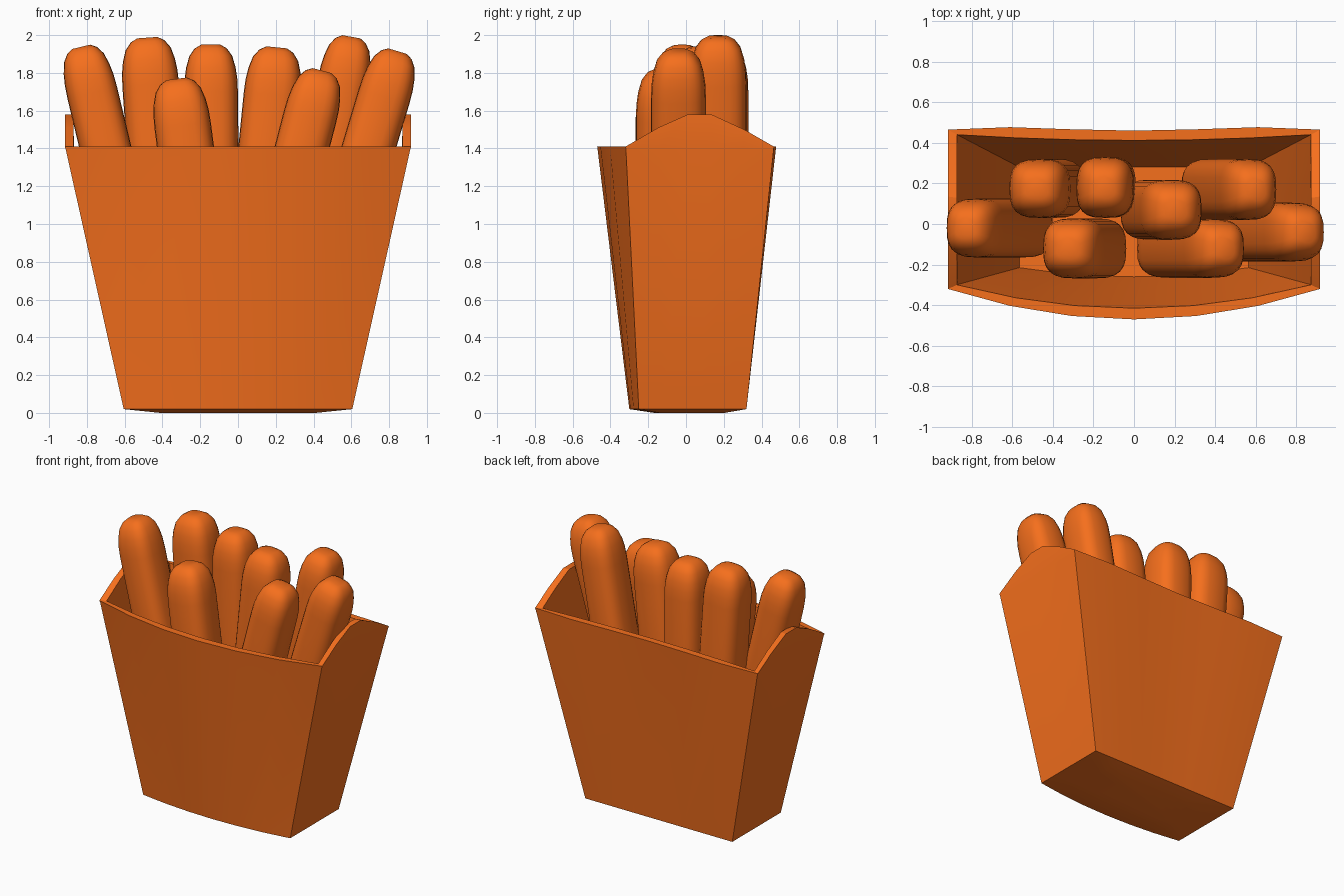
import bpy, bmesh, math
from mathutils import Matrix, Vector

if "Cube" in bpy.data.objects:
    bpy.data.objects.remove(bpy.data.objects["Cube"])

mat = bpy.data.materials.new("orange")
mat.diffuse_color = (0.92, 0.16, 0.012, 1)
mat.use_nodes = True
mat.node_tree.nodes["Principled BSDF"].inputs["Base Color"].default_value = mat.diffuse_color


def loft(name, rings, angle):
    """Skin closed rings with quads and cap both ends."""
    bm = bmesh.new()
    vs = [[bm.verts.new(p) for p in r] for r in rings]
    n = len(vs[0])
    for a, b in zip(vs, vs[1:]):
        for i in range(n):
            j = (i + 1) % n
            bm.faces.new((a[i], a[j], b[j], b[i]))
    bm.faces.new(vs[0][::-1])
    bm.faces.new(vs[-1])
    bmesh.ops.recalc_face_normals(bm, faces=bm.faces[:])
    me = bpy.data.meshes.new(name)
    bm.to_mesh(me)
    bm.free()
    me.materials.append(mat)
    ob = bpy.data.objects.new(name, me)
    bpy.context.collection.objects.link(ob)
    bpy.ops.object.select_all(action='DESELECT')
    ob.select_set(True)
    bpy.context.view_layer.objects.active = ob
    bpy.ops.object.shade_smooth_by_angle(angle=math.radians(angle))
    return ob


# Carton outline: bowed front, two straight sides, slightly wavy back
SIDE = [(0.22, 0.10), (0.42, 0.17), (0.58, 0.17), (0.80, 0.09)]  # along side, flap height


def outline(hx, front, front_corner, back, back_corner, z, flap=0, wave=0):
    us = [i / 3 for i in range(-3, 4)]
    f = [(u * hx, front + (front_corner - front) * u * u, z) for u in us]
    b = [(-u * hx, back + (back_corner - back) * u * u + wave * u * u * (1 - u * u), z)
         for u in us]
    span = back_corner - front_corner
    right = [(hx, front_corner + t * span, z + h * flap) for t, h in SIDE]
    left = [(-x, y, w) for x, y, w in right[::-1]]
    return f + right + b + left


base = outline(0.605, -0.30, -0.25, 0.32, 0.32, 0.02)
foot = [(x * 0.68, (y - 0.03) * 0.6 + 0.03, 0) for x, y, z in base]
loft("carton", [
    foot, base,
    outline(0.912, -0.468, -0.318, 0.458, 0.464, 1.395, 0, 0.06),
    outline(0.917, -0.47, -0.32, 0.46, 0.465, 1.41, 1, 0.06),
    outline(0.872, -0.415, -0.30, 0.412, 0.44, 1.41, 1),
    outline(0.868, -0.413, -0.298, 0.41, 0.438, 1.395, 0),
    outline(0.565, -0.26, -0.215, 0.28, 0.28, 0.06),
], 25)

# Fries: rounded-square sticks with domed ends
CAP = [(0, 0.36), (0.02, 0.60), (0.06, 0.80), (0.12, 0.92), (0.18, 0.98), (0.25, 1.0)]


def fry(i, x, y, top, lean, hx, hy):
    length = top - 0.5
    profile = [(-d, r) for d, r in CAP] + [(d - length, r) for d, r in CAP[::-1]]
    m = (Matrix.Translation((x, y, top - 0.05 * abs(lean)))
         @ Matrix.Rotation(math.atan(lean), 4, 'Y'))
    rings = []
    for z, r in profile:
        ring = []
        for k in range(24):
            a = math.tau * k / 24
            c, s = math.cos(a), math.sin(a)
            ring.append(m @ Vector((math.copysign(abs(c) ** 0.68, c) * hx * r,
                                    math.copysign(abs(s) ** 0.68, s) * hy * r, z)))
        rings.append(ring)
    loft(f"fry_{i}", rings, 60)


# tip x, y, top z, lean in x per unit height, half widths
for i, spec in enumerate([
    (-0.83, -0.02, 1.95, -0.24, 0.135, 0.145),
    (-0.48, 0.175, 1.99, -0.07, 0.15, 0.145),
    (-0.145, 0.18, 1.95, -0.01, 0.142, 0.15),
    (-0.325, -0.12, 1.775, -0.13, 0.15, 0.148),
    (0.205, 0.07, 1.94, 0.10, 0.15, 0.148),
    (0.60, 0.17, 2.00, 0.18, 0.135, 0.15),
    (0.445, -0.12, 1.825, 0.26, 0.142, 0.145),
    (0.845, -0.04, 1.93, 0.30, 0.14, 0.145),
], 1):
    fry(i, *spec)
